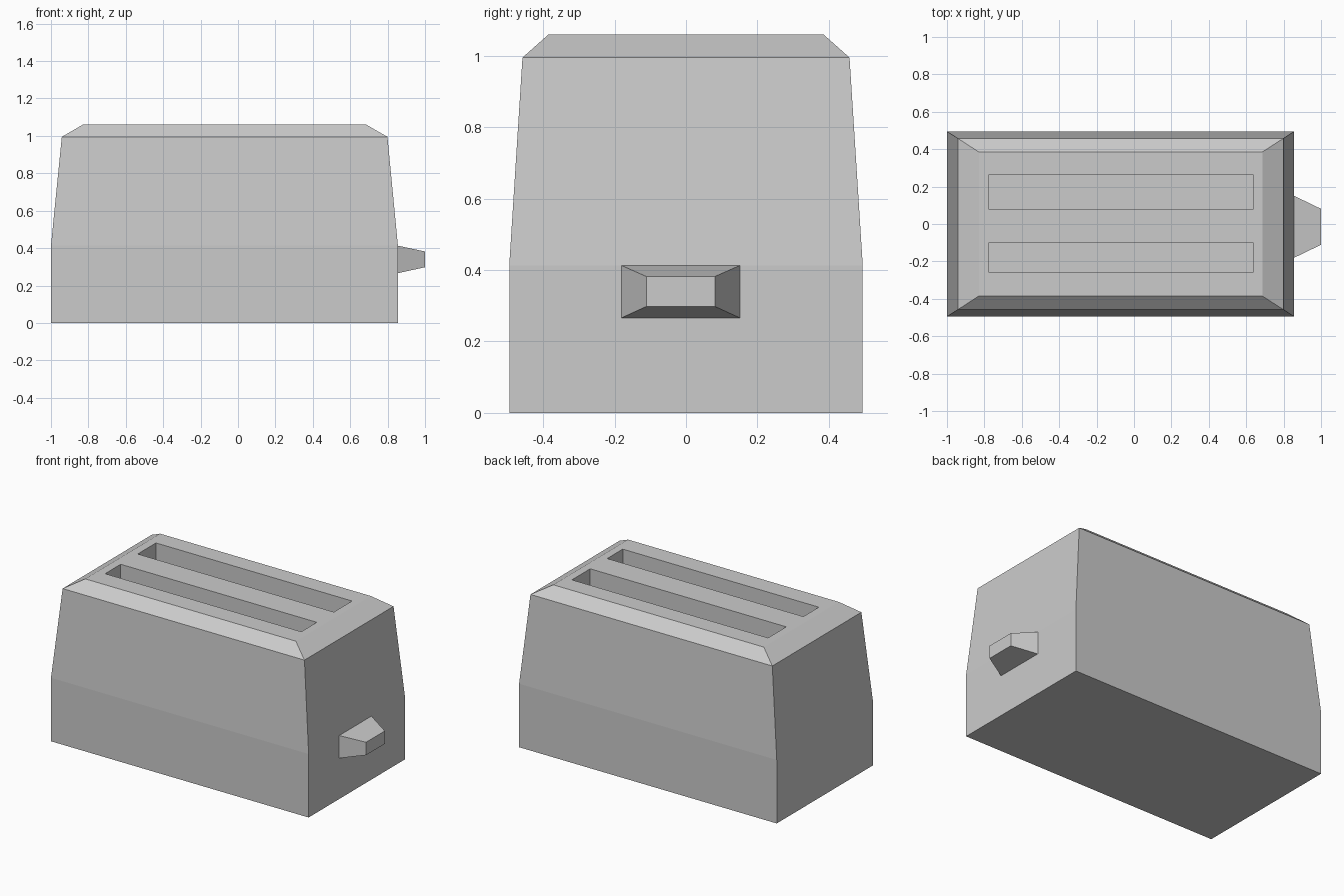
import bpy
import bmesh

if "Cube" in bpy.data.objects:
    bpy.data.objects.remove(bpy.data.objects["Cube"])


def rect(x0, x1, y0, y1, z):
    return [(x0, y0, z), (x1, y0, z), (x1, y1, z), (x0, y1, z)]


def loft(name, rings, cap_start=True):
    """Skin a stack of four-point rings into a flat-faced solid."""
    bm = bmesh.new()
    loops = [[bm.verts.new(p) for p in ring] for ring in rings]
    for a, b in zip(loops, loops[1:]):
        for i in range(4):
            j = (i + 1) % 4
            bm.faces.new((a[i], a[j], b[j], b[i]))
    if cap_start:
        bm.faces.new(loops[0][::-1])
    bm.faces.new(loops[-1])
    mesh = bpy.data.meshes.new(name)
    bm.to_mesh(mesh)
    bm.free()
    obj = bpy.data.objects.new(name, mesh)
    bpy.context.collection.objects.link(obj)
    return obj


# Tapered body with a chamfered top
body = loft("toaster_body", [
    rect(-1.0, 0.855, -0.495, 0.495, 0.0),
    rect(-1.0, 0.855, -0.495, 0.495, 0.413),
    rect(-0.942, 0.799, -0.458, 0.458, 0.995),
    rect(-0.83, 0.686, -0.385, 0.385, 1.06),
])

# Two bread slots cut down from the top
for name, y0, y1 in (("front_slot", -0.258, -0.098), ("back_slot", 0.077, 0.265)):
    cutter = loft(name + "_cutter", [rect(-0.776, 0.636, y0, y1, z) for z in (0.42, 1.2)])
    cutter.hide_render = True
    cutter.hide_set(True)
    cut = body.modifiers.new(name, 'BOOLEAN')
    cut.operation = 'DIFFERENCE'
    cut.solver = 'EXACT'
    cut.object = cutter


# Tapered lever knob on the right end
def knob_ring(x, y0, y1, z0, z1):
    return [(x, y0, z0), (x, y1, z0), (x, y1, z1), (x, y0, z1)]


loft("lever_knob", [
    knob_ring(0.855, -0.181, 0.151, 0.266, 0.413),
    knob_ring(1.0, -0.111, 0.081, 0.298, 0.382),
], cap_start=False)
